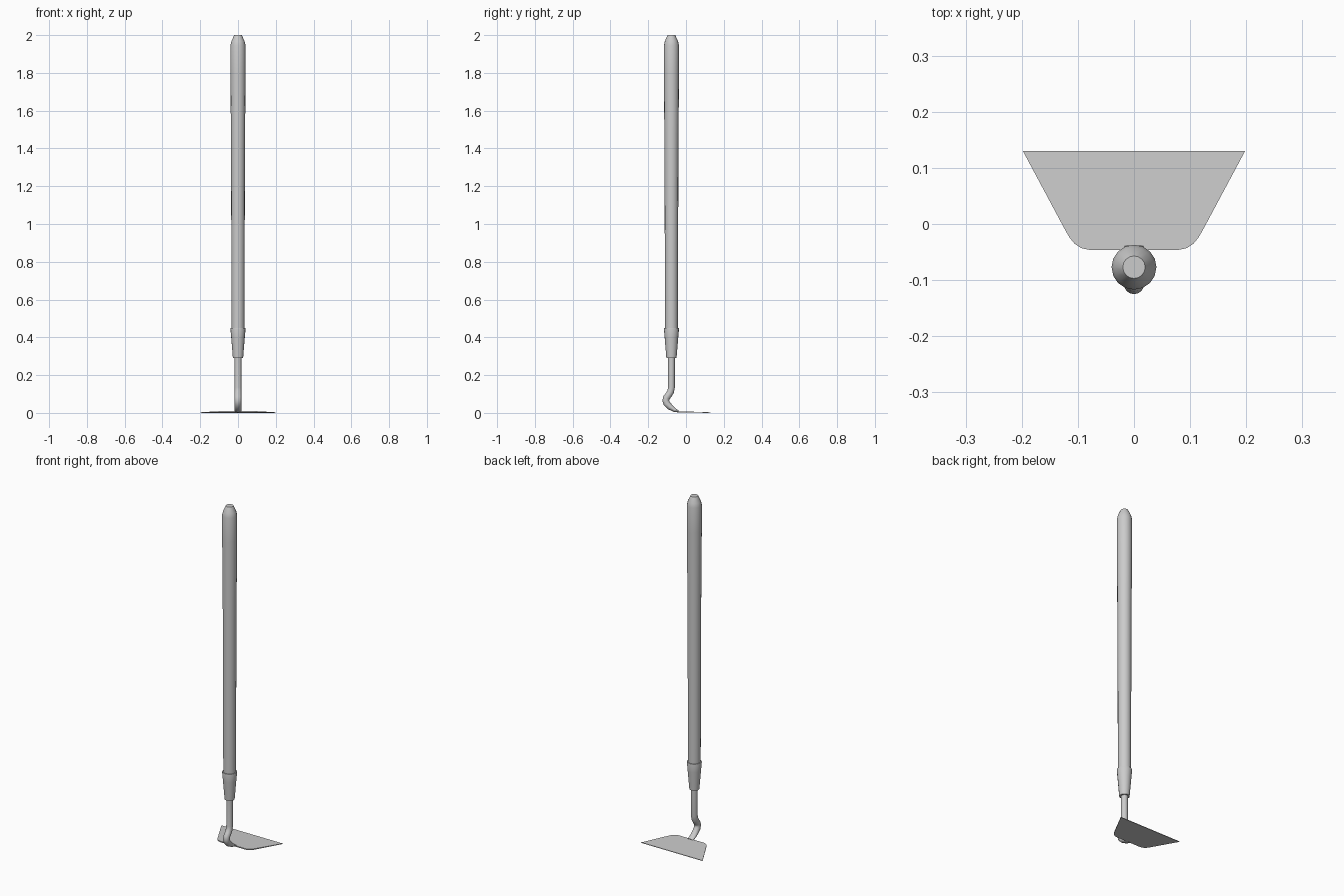
import bpy, bmesh, math
from mathutils import Vector

if "Cube" in bpy.data.objects:
    bpy.data.objects.remove(bpy.data.objects["Cube"])


def finish(bm, name, angle=40):
    bmesh.ops.recalc_face_normals(bm, faces=bm.faces[:])
    mesh = bpy.data.meshes.new(name)
    bm.to_mesh(mesh)
    bm.free()
    obj = bpy.data.objects.new(name, mesh)
    bpy.context.collection.objects.link(obj)
    bpy.ops.object.select_all(action='DESELECT')
    obj.select_set(True)
    bpy.context.view_layer.objects.active = obj
    bpy.ops.object.shade_smooth_by_angle(angle=math.radians(angle))
    return obj


def tube(name, stations, sides=16):
    """Sweep rings along a path in the YZ plane: (y, z, x radius, in-plane radius)."""
    bm = bmesh.new()
    pts = [Vector((0, s[0], s[1])) for s in stations]
    rings = []
    for i, (y, z, rx, rn) in enumerate(stations):
        t = (pts[min(i + 1, len(pts) - 1)] - pts[max(i - 1, 0)]).normalized()
        n = t.cross(Vector((1, 0, 0)))
        ring = []
        for k in range(sides):
            a = 2 * math.pi * k / sides
            ring.append(bm.verts.new(pts[i] + Vector((rx * math.cos(a), 0, 0)) + n * rn * math.sin(a)))
        rings.append(ring)
    for a, b in zip(rings, rings[1:]):
        for k in range(sides):
            m = (k + 1) % sides
            bm.faces.new((a[k], a[m], b[m], b[k]))
    bm.faces.new(rings[0])
    bm.faces.new(rings[-1])
    return finish(bm, name)


AXIS = -0.077


def lathe(name, profile):
    return tube(name, [(AXIS, z, r, r) for r, z in profile])


# Wooden shaft with chamfered tip
lathe("handle", [(0.034, 0.40), (0.035, 0.80), (0.037, 1.40), (0.040, 1.80),
                 (0.040, 1.945), (0.035, 1.968), (0.020, 2.0)])

# Tapered metal socket
lathe("ferrule", [(0.027, 0.29), (0.036, 0.40), (0.040, 0.445), (0.039, 0.45)])

# Bent neck, flattening where it joins the blade
R = 0.018
neck = [(AXIS, 0.30, R), (AXIS, 0.135, R), (-0.081, 0.113, R), (-0.092, 0.095, R),
        (-0.104, 0.080, R), (-0.107, 0.066, R), (-0.102, 0.050, R),
        (-0.085, 0.032, 0.016), (-0.062, 0.016, 0.011), (-0.040, 0.007, 0.005)]
tube("neck", [(y, z, R, rn) for y, z, rn in neck])

# Thin trapezoid blade with rounded rear corners, sloping to the front edge
half = [(0.198, 0.130), (0.122, -0.012), (0.115, -0.024), (0.106, -0.035),
        (0.094, -0.043), (0.080, -0.046)]
outline = half + [(-x, y) for x, y in reversed(half)]
bm = bmesh.new()


def blade_z(y, front, back):
    return front + (back - front) * (0.130 - y) / 0.176


bottom = [bm.verts.new((x, y, blade_z(y, 0.0, 0.003))) for x, y in outline]
top = [bm.verts.new((x, y, blade_z(y, 0.003, 0.009))) for x, y in outline]
bm.faces.new(bottom)
bm.faces.new(top)
for i in range(len(outline)):
    j = (i + 1) % len(outline)
    bm.faces.new((bottom[i], bottom[j], top[j], top[i]))
finish(bm, "blade", 30)
